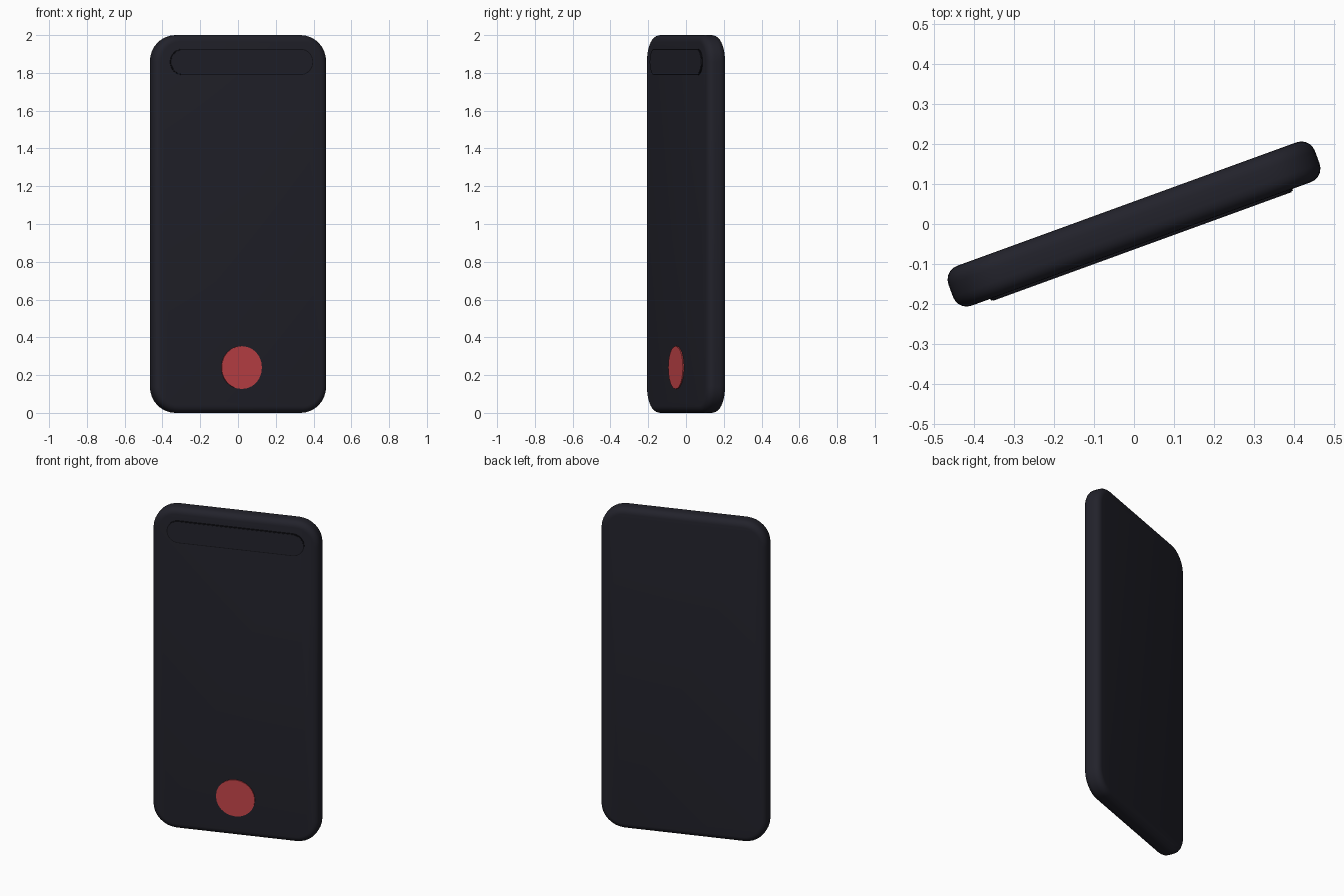
import bpy, math
from mathutils import Matrix

cube = bpy.data.objects.get("Cube")
if cube:
    bpy.data.objects.remove(cube)

TURN = Matrix.Rotation(math.radians(20), 4, "Z")
HALF = 0.053  # half the slab thickness


def material(name, rgb):
    m = bpy.data.materials.new(name)
    m.use_nodes = True
    m.diffuse_color = (*rgb, 1)
    m.node_tree.nodes["Principled BSDF"].inputs["Base Color"].default_value = (*rgb, 1)
    return m


def rounded_outline(width, height, radius, steps):
    """Points of a rounded rectangle in x and z, centred on the origin."""
    points = []
    for quarter, (sx, sz) in enumerate([(1, 1), (-1, 1), (-1, -1), (1, -1)]):
        for i in range(steps + 1):
            a = math.pi / 2 * (quarter + i / steps)
            points.append((sx * (width / 2 - radius) + radius * math.cos(a),
                           sz * (height / 2 - radius) + radius * math.sin(a)))
    return points


def plate(name, outline, z, y_front, y_back, mat, bevel=0):
    """Extrude an outline from front to back, then turn it with the slab."""
    n = len(outline)
    verts = [(x, y, z + h) for y in (y_front, y_back) for x, h in outline]
    faces = [list(range(n)), list(range(2 * n - 1, n - 1, -1))]
    faces += [(i, i + n, (i + 1) % n + n, (i + 1) % n) for i in range(n)]
    mesh = bpy.data.meshes.new(name)
    mesh.from_pydata(verts, [], faces)
    mesh.transform(TURN)
    mesh.materials.append(mat)
    obj = bpy.data.objects.new(name, mesh)
    bpy.context.collection.objects.link(obj)
    bpy.ops.object.select_all(action="DESELECT")
    obj.select_set(True)
    bpy.context.view_layer.objects.active = obj
    if bevel:
        mod = obj.modifiers.new("rounded_rim", "BEVEL")
        mod.width = bevel
        mod.segments = 5
        mod.limit_method = "ANGLE"
        mod.angle_limit = math.radians(60)
        bpy.ops.object.modifier_apply(modifier=mod.name)
    bpy.ops.object.shade_smooth_by_angle(angle=math.radians(35))
    return obj


dark = material("dark_slate", (0.016, 0.016, 0.024))
black = material("seam_black", (0.006, 0.006, 0.009))
red = material("button_red", (0.55, 0.057, 0.065))

# Slab body with rounded corners and rim
plate("body", rounded_outline(0.976, 2, 0.14, 8), 1, -HALF, HALF, dark, 0.036)

# Long pill panel near the top, with a thin dark seam around it
plate("panel_seam", rounded_outline(0.804, 0.138, 0.068, 8), 1.858,
      -HALF - 0.005, -HALF + 0.002, black)
plate("panel", rounded_outline(0.794, 0.128, 0.063, 8), 1.858,
      -HALF - 0.007, -HALF + 0.002, dark)

# Round button near the bottom
plate("button", rounded_outline(0.226, 0.226, 0.11, 6), 0.24,
      -HALF - 0.006, -HALF + 0.003, red)
